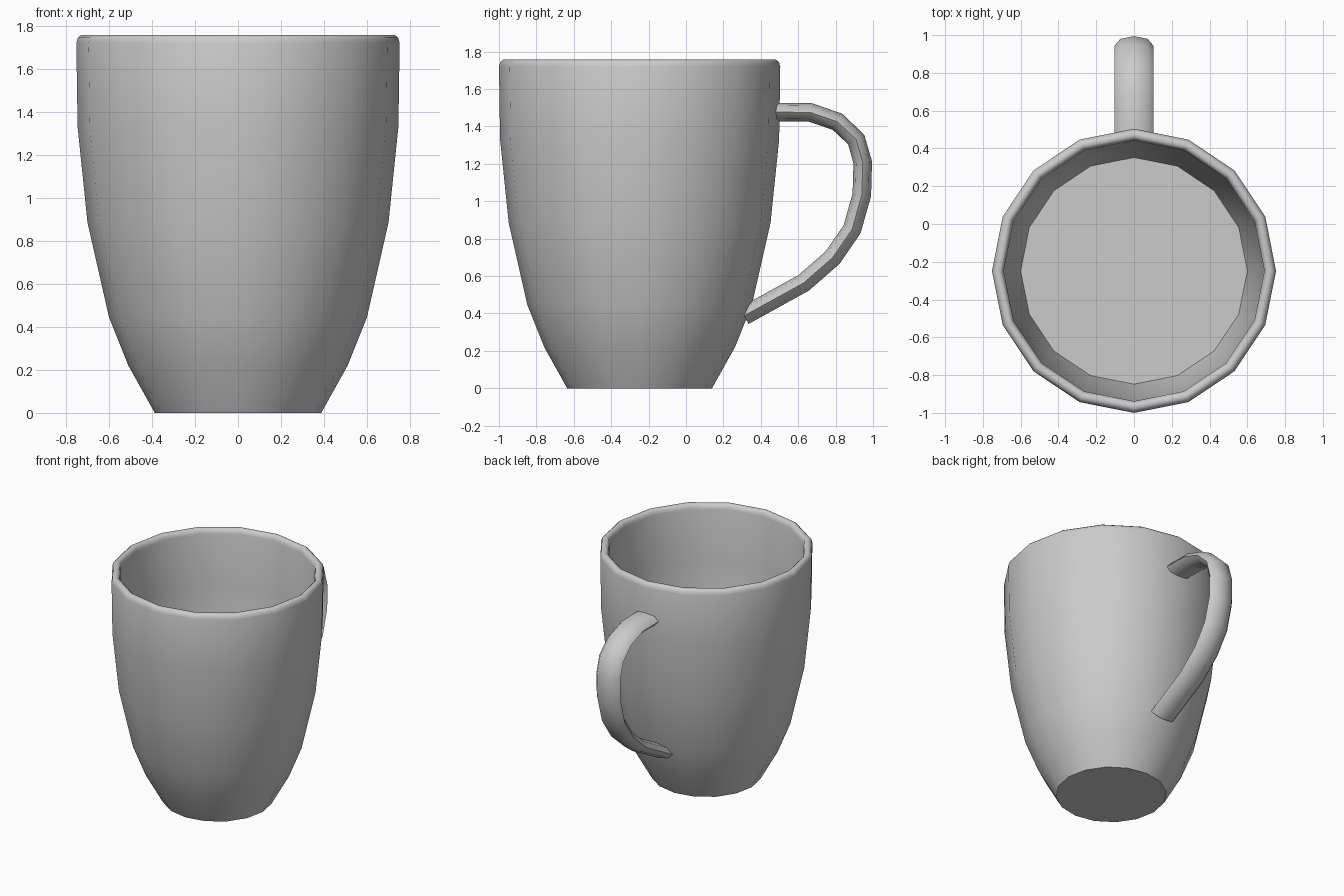
import bpy, bmesh
from math import cos, sin, pi, radians
from mathutils import Vector

if "Cube" in bpy.data.objects:
    bpy.data.objects.remove(bpy.data.objects["Cube"])

CY = -0.248   # cup axis, y position
SIDES = 16


def make_object(name, rings, angle):
    """Skin a list of vertex rings and cap both ends."""
    bm = bmesh.new()
    loops = [[bm.verts.new(p) for p in ring] for ring in rings]
    n = len(loops[0])
    for a, b in zip(loops, loops[1:]):
        for i in range(n):
            j = (i + 1) % n
            bm.faces.new((a[i], a[j], b[j], b[i]))
    bm.faces.new(loops[0][::-1])
    bm.faces.new(loops[-1])
    bmesh.ops.recalc_face_normals(bm, faces=bm.faces)
    mesh = bpy.data.meshes.new(name)
    bm.to_mesh(mesh)
    bm.free()
    ob = bpy.data.objects.new(name, mesh)
    bpy.context.collection.objects.link(ob)
    bpy.ops.object.select_all(action='DESELECT')
    ob.select_set(True)
    bpy.context.view_layer.objects.active = ob
    bpy.ops.object.shade_smooth_by_angle(angle=radians(angle))
    return ob


# Cup: outer wall, rounded rim, inner wall, inner floor (radius, height)
profile = [(0.387, 0), (0.51, 0.22), (0.60, 0.445), (0.70, 0.885), (0.746, 1.33),
           (0.752, 1.72), (0.745, 1.745), (0.73, 1.757), (0.71, 1.757),
           (0.697, 1.745), (0.69, 1.72), (0.686, 1.33), (0.64, 0.885), (0.60, 0.70)]
rings = [[(r * cos(2 * pi * i / SIDES), CY + r * sin(2 * pi * i / SIDES), z)
          for i in range(SIDES)] for r, z in profile]
make_object("cup", rings, 50)

# Handle: flat oval section swept along a path in the y-z plane
path = [Vector((0, y, z)) for y, z in [
    (0.48, 1.477), (0.665, 1.475), (0.81, 1.425), (0.91, 1.33), (0.945, 1.207),
    (0.94, 1.035), (0.888, 0.85), (0.783, 0.698), (0.628, 0.563), (0.31, 0.388)]]
rings = []
for k, p in enumerate(path):
    before = (p - path[k - 1]).normalized() if k else Vector()
    after = (path[k + 1] - p).normalized() if k < len(path) - 1 else Vector()
    t = (before + after).normalized()
    normal = Vector((0, -t.z, t.y))
    rings.append([p + Vector((0.102 * cos(a), 0, 0)) + normal * 0.05 * sin(a)
                  for a in (2 * pi * i / 8 for i in range(8))])
make_object("handle", rings, 60)
